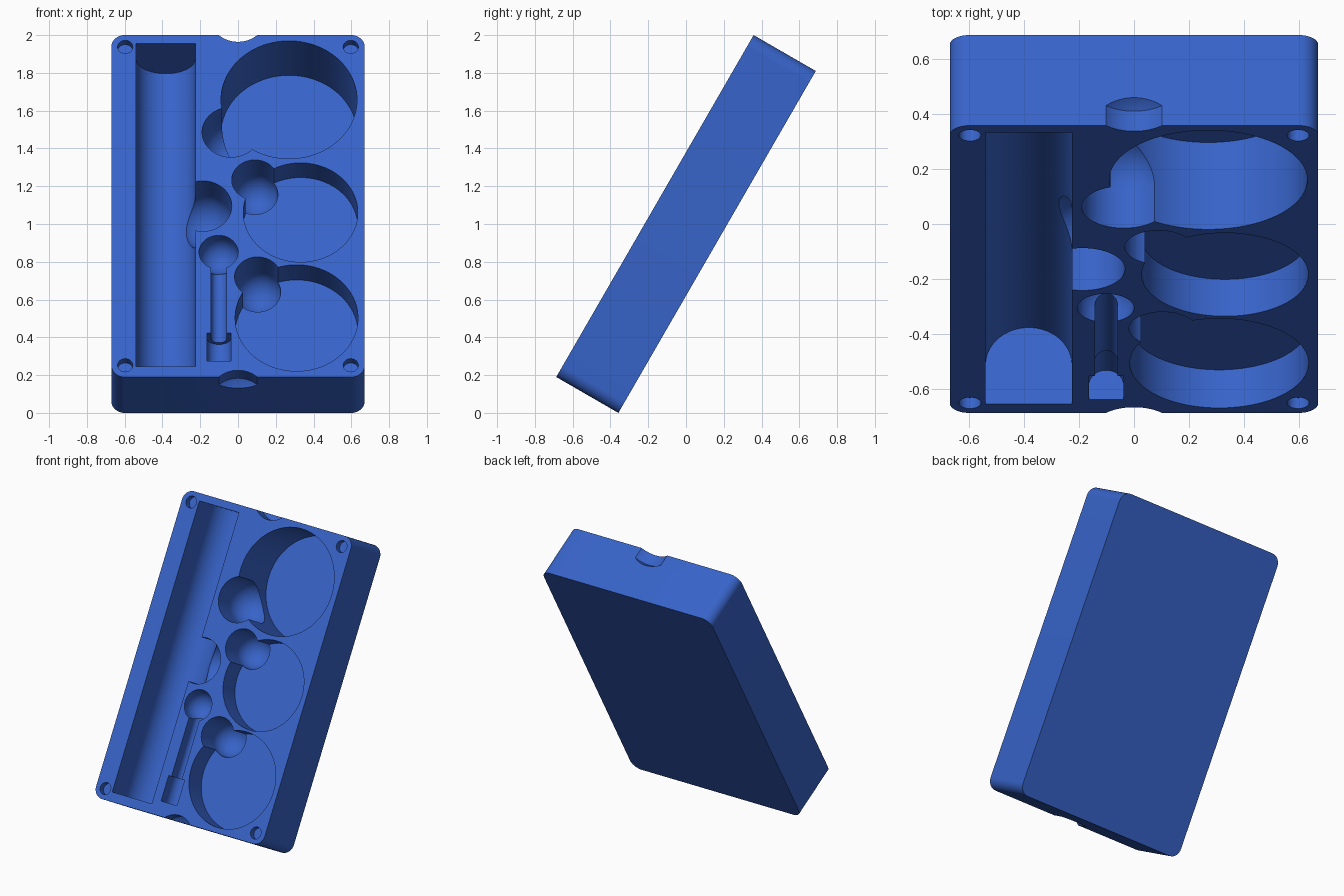
import bpy, bmesh
from math import sin, cos, pi, sqrt, radians
from mathutils import Matrix

if "Cube" in bpy.data.objects:
    bpy.data.objects.remove(bpy.data.objects["Cube"])

# Built flat: x = width, y = length, top face at z = 0; leaned back at the end
L, W, T = 2.09, 1.34, 0.38


def prism(name, outline, axis_vec):
    """Closed solid from a planar outline pushed along a vector."""
    bm = bmesh.new()
    face = bm.faces.new([bm.verts.new(p) for p in outline])
    res = bmesh.ops.extrude_face_region(bm, geom=[face])
    moved = [g for g in res["geom"] if isinstance(g, bmesh.types.BMVert)]
    bmesh.ops.translate(bm, verts=moved, vec=axis_vec)
    return finish(name, bm)


def finish(name, bm):
    bmesh.ops.recalc_face_normals(bm, faces=bm.faces)
    me = bpy.data.meshes.new(name)
    bm.to_mesh(me)
    bm.free()
    ob = bpy.data.objects.new(name, me)
    bpy.context.collection.objects.link(ob)
    return ob


def well(cx, cy, r, depth, dome=None, seg=96):
    """Round cutter; flat floor, or a domed floor of radius `dome` below depth."""
    prof = [(r, 0.1), (r, -depth)]
    tip = -depth
    if dome:
        base = sqrt(max(dome * dome - r * r, 0))
        for i in range(1, 20):
            q = r * cos(pi / 2 * i / 20)
            prof.append((q, -depth - sqrt(dome * dome - q * q) + base))
        tip = -depth - dome + base
    bm = bmesh.new()
    rings = [[bm.verts.new((cx + q * cos(2 * pi * k / seg),
                            cy + q * sin(2 * pi * k / seg), z))
              for k in range(seg)] for q, z in prof]
    for a, b in zip(rings, rings[1:]):
        for k in range(seg):
            n = (k + 1) % seg
            bm.faces.new((a[k], a[n], b[n], b[k]))
    bm.faces.new(rings[0])
    if dome:
        c = bm.verts.new((cx, cy, tip))
        for k in range(seg):
            bm.faces.new((rings[-1][k], rings[-1][(k + 1) % seg], c))
    else:
        bm.faces.new(rings[-1])
    return finish("cutter", bm)


def channel(cx, r, depth, y0, y1, n=40):
    """U-shaped trough cutter running lengthwise."""
    pts = [(cx - r, y0, 0.1)]
    pts += [(cx - r * cos(pi * i / n), y0, -(depth - r) - r * sin(pi * i / n))
            for i in range(n + 1)]
    pts += [(cx + r, y0, 0.1)]
    return prism("cutter", pts, (0, y1 - y0, 0))


# Tray block with rounded corners
R = 0.07
outline = []
for sx, sy, a0 in ((1, 1, 0), (-1, 1, 90), (-1, -1, 180), (1, -1, 270)):
    for i in range(13):
        a = radians(a0 + 90 * i / 12)
        outline.append((sx * (W / 2 - R) + R * cos(a),
                        L / 2 + sy * (L / 2 - R) + R * sin(a), -T))
tray = prism("storage_tray", outline, (0, 0, T))

cutters = [
    # long tube trough, tool shaft groove and tool head pocket
    channel(-0.383, 0.157, 0.322, 0.063, 2.04),
    channel(-0.101, 0.041, 0.105, 0.2, 0.74),
    channel(-0.101, 0.063, 0.123, 0.097, 0.27),
    # three round pockets
    well(0.27, 1.695, 0.36, 0.365, seg=128),
    well(0.331, 1.006, 0.303, 0.155, seg=128),
    well(0.31, 0.361, 0.325, 0.16, seg=128),
]
# domed finger scoops
for cx, cy, r, d in ((-0.037, 1.497, 0.153, 0.15), (0.089, 1.205, 0.122, 0.16),
                     (0.104, 0.612, 0.122, 0.165), (-0.187, 1.045, 0.154, 0.15),
                     (-0.103, 0.763, 0.103, 0.035)):
    cutters.append(well(cx, cy, r, d, dome=r))
# corner sockets and opening notches at both ends
for end in (0, 1):
    for sx in (-1, 1):
        cutters.append(well(sx * 0.597, 0.072 + end * (L - 0.144), 0.04, 0.045, seg=48))
    cutters.append(well(0, -0.105 + end * (L + 0.21), 0.146, 0.084, dome=0.2))

# Cut all pockets
bpy.context.view_layer.objects.active = tray
for c in cutters:
    c.hide_render = True
    m = tray.modifiers.new("pocket", "BOOLEAN")
    m.operation, m.solver, m.object = "DIFFERENCE", "EXACT", c
    bpy.ops.object.modifier_apply(modifier=m.name)
    bpy.data.objects.remove(c, do_unlink=True)

# Lean back by 30 degrees and stand on the ground
tray.data.transform(Matrix.Translation((0, -0.687, 0.19)) @ Matrix.Rotation(radians(60), 4, "X"))

mat = bpy.data.materials.new("blue_plastic")
mat.diffuse_color = (0.038, 0.125, 0.58, 1)
mat.use_nodes = True
mat.node_tree.nodes["Principled BSDF"].inputs["Base Color"].default_value = mat.diffuse_color
tray.data.materials.clear()
tray.data.materials.append(mat)
bpy.ops.object.select_all(action="DESELECT")
tray.select_set(True)
bpy.ops.object.shade_smooth_by_angle(angle=radians(30))
